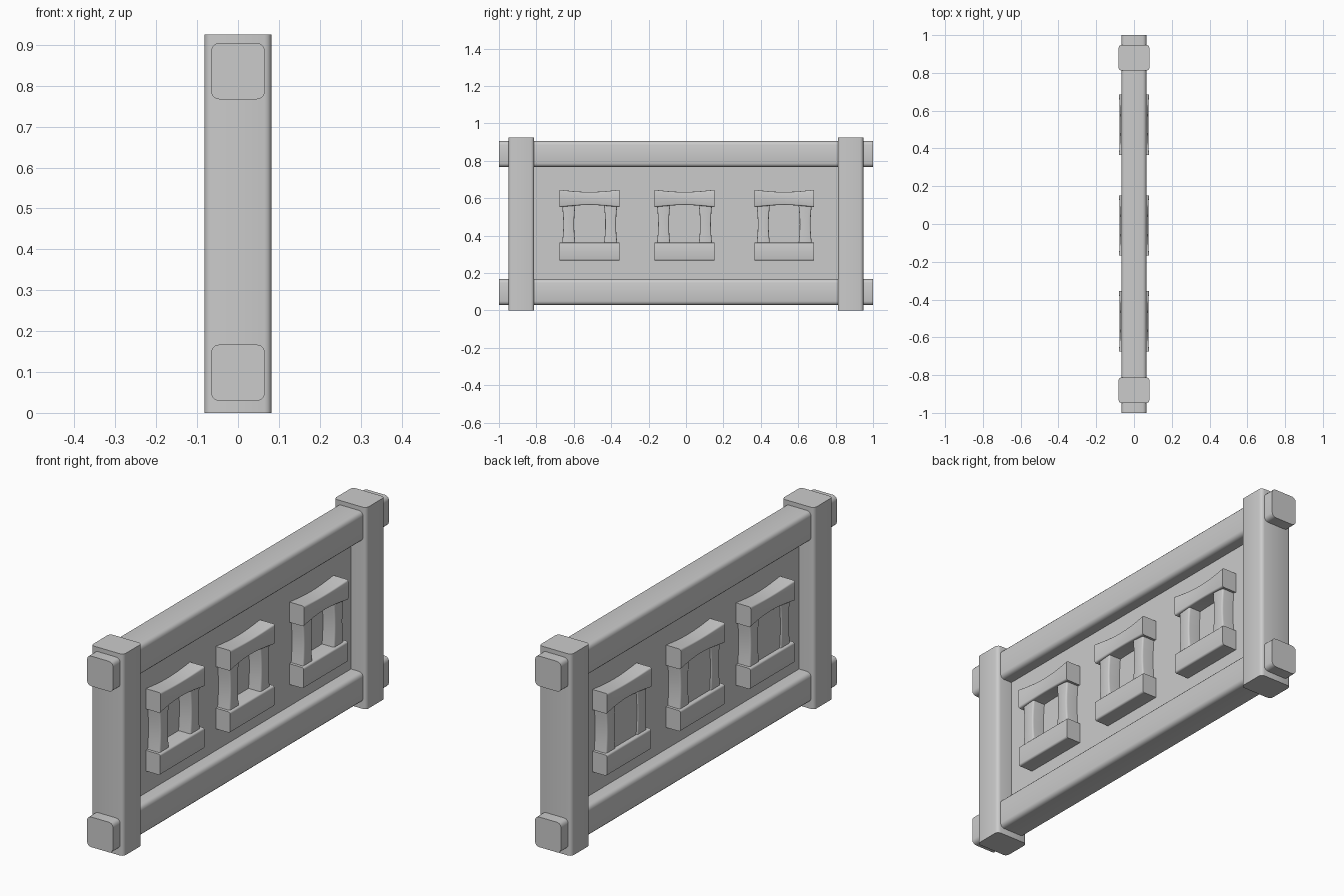
import bpy, bmesh, math
from mathutils import Matrix, Vector

cube = bpy.data.objects.get("Cube")
if cube:
    bpy.data.objects.remove(cube, do_unlink=True)

grey = bpy.data.materials.new("plain grey")
grey.use_nodes = True
GREY = (0.6, 0.6, 0.6, 1)
grey.diffuse_color = GREY
grey.node_tree.nodes["Principled BSDF"].inputs["Base Color"].default_value = GREY


def bar(name, lo, hi, axis=2, bevel=0.0, cuts=0, shape=None):
    """Box from lo to hi, long edges rounded, optionally sliced and reshaped along its axis."""
    lo, hi = Vector(lo), Vector(hi)
    size, mid = hi - lo, (lo + hi) / 2
    bm = bmesh.new()
    bmesh.ops.create_cube(bm, size=1, matrix=Matrix.Diagonal((*size, 1)))
    long_edges = [e for e in bm.edges
                  if abs((e.verts[0].co - e.verts[1].co)[axis]) > size[axis] / 2]
    if bevel:
        bmesh.ops.bevel(bm, geom=long_edges, offset=bevel, segments=3,
                        profile=0.5, affect='EDGES')
    if cuts:
        edges = [e for e in bm.edges
                 if abs((e.verts[0].co - e.verts[1].co)[axis]) > size[axis] / 2]
        bmesh.ops.subdivide_edges(bm, edges=edges, cuts=cuts, use_grid_fill=True)
    if shape:
        for v in bm.verts:
            shape(v.co, size)
    bmesh.ops.translate(bm, verts=bm.verts, vec=mid)
    bmesh.ops.recalc_face_normals(bm, faces=bm.faces)
    mesh = bpy.data.meshes.new(name)
    bm.to_mesh(mesh)
    bm.free()
    mesh.materials.append(grey)
    obj = bpy.data.objects.new(name, mesh)
    bpy.context.collection.objects.link(obj)
    bpy.ops.object.select_all(action='DESELECT')
    obj.select_set(True)
    bpy.context.view_layer.objects.active = obj
    bpy.ops.object.shade_smooth_by_angle(angle=math.radians(35))
    return obj


def sag_lintel(co, size):
    # top dips and underside arches towards the middle
    t = math.cos(math.pi * co.y / size.y)
    co.z *= 1 - 0.25 * t
    co.x *= 1 - 0.1 * t


def pinch_jamb(co, size):
    # waist half way up
    t = math.cos(math.pi * co.z / size.z)
    co.y *= 1 - 0.2 * t


# Posts and rails
for side, y in (("front", -0.88), ("back", 0.88)):
    bar(side + "_post", (-0.082, y - 0.068, 0), (0.082, y + 0.068, 0.925), 2, 0.017)
for level, z in (("lower", 0.098), ("upper", 0.836)):
    bar(level + "_rail", (-0.066, -1, z - 0.069), (0.066, 1, z + 0.069), 1, 0.02)

# Thin wall panel
bar("wall_panel", (-0.005, -0.88, 0.1), (0.005, 0.88, 0.84))

# Windows: sill, lintel, two jambs and a pane near the -x side
for place, y in (("front", -0.515), ("middle", -0.008), ("back", 0.525)):
    bar(place + "_window_sill", (-0.078, y - 0.16, 0.267), (0.078, y + 0.16, 0.362), 1, 0.008)
    bar(place + "_window_lintel", (-0.08, y - 0.16, 0.552), (0.08, y + 0.16, 0.645),
        1, 0.008, 7, sag_lintel)
    for end, s in (("front", -1), ("back", 1)):
        c = y + s * 0.112
        bar(f"{place}_window_{end}_jamb", (-0.066, c - 0.036, 0.35), (0.066, c + 0.036, 0.57),
            2, 0.008, 7, pinch_jamb)
    bar(place + "_window_pane", (-0.06, y - 0.1, 0.34), (0, y + 0.1, 0.58))
